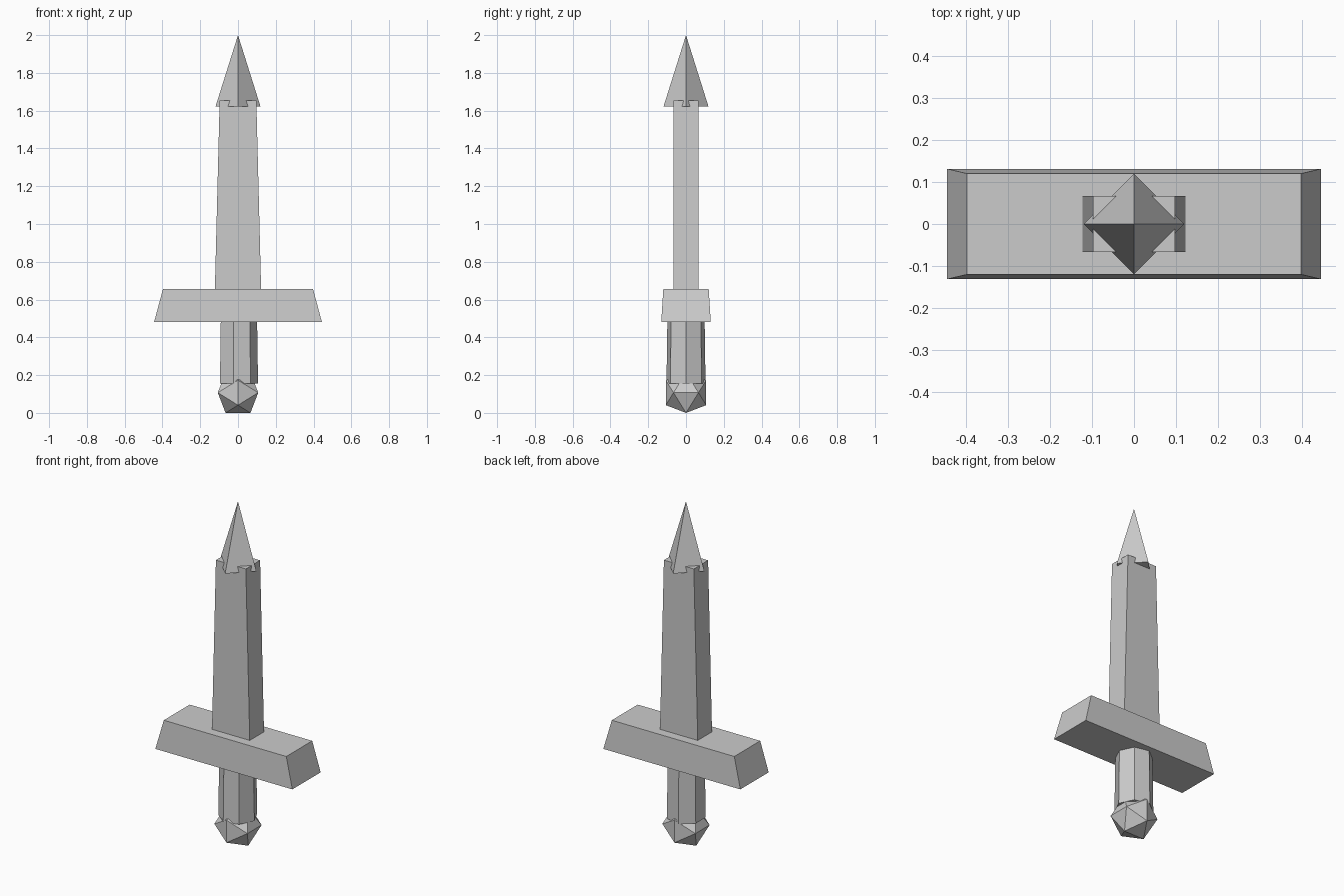
import bpy, bmesh, math

if "Cube" in bpy.data.objects:
    bpy.data.objects.remove(bpy.data.objects["Cube"])

steel = bpy.data.materials.new("plain_grey")
steel.diffuse_color = (0.6, 0.6, 0.6, 1)
steel.use_nodes = True
steel.node_tree.nodes["Principled BSDF"].inputs["Base Color"].default_value = steel.diffuse_color


def add_object(name, bm):
    bmesh.ops.recalc_face_normals(bm, faces=bm.faces)
    mesh = bpy.data.meshes.new(name)
    bm.to_mesh(mesh)
    bm.free()
    mesh.materials.append(steel)
    obj = bpy.data.objects.new(name, mesh)
    bpy.context.collection.objects.link(obj)
    return obj


def ring(sides, rx, ry, turn=0.0):
    """Points of a flat polygon around the z axis."""
    steps = [turn + 2 * math.pi * i / sides for i in range(sides)]
    return [(rx * math.cos(a), ry * math.sin(a)) for a in steps]


def rect(hx, hy):
    return [(-hx, -hy), (hx, -hy), (hx, hy), (-hx, hy)]


def loft(name, low, z0, high, z1):
    """Closed solid between two polygons; a single top point makes a spike."""
    bm = bmesh.new()
    a = [bm.verts.new((x, y, z0)) for x, y in low]
    b = [bm.verts.new((x, y, z1)) for x, y in high]
    n = len(a)
    bm.faces.new(a)
    for i in range(n):
        j = (i + 1) % n
        if len(b) == 1:
            bm.faces.new((a[i], a[j], b[0]))
        else:
            bm.faces.new((a[i], a[j], b[j], b[i]))
    if len(b) > 1:
        bm.faces.new(b)
    return add_object(name, bm)


# Pommel: icosahedron with an edge pointing down
bm = bmesh.new()
s, t = 0.066, 0.107
for p in (-s, s):
    for q in (-t, t):
        for co in ((p, 0, q), (q, p, 0), (0, q, p)):
            bm.verts.new((co[0], co[1], co[2] + t))
bmesh.ops.convex_hull(bm, input=bm.verts)
add_object("pommel", bm)

# Seven-sided grip, slightly narrower at the top
loft("grip", ring(7, 0.106, 0.106), 0.156, ring(7, 0.101, 0.101), 0.50)

# Crossguard with sloping sides
loft("crossguard", rect(0.444, 0.131), 0.481, rect(0.397, 0.12), 0.657)

# Tapering blade
loft("blade", rect(0.126, 0.066), 0.51, rect(0.097, 0.066), 1.655)

# Four-sided tip, corners on the axes
loft("blade_tip", ring(4, 0.119, 0.119), 1.622, [(0, 0)], 2.0)
